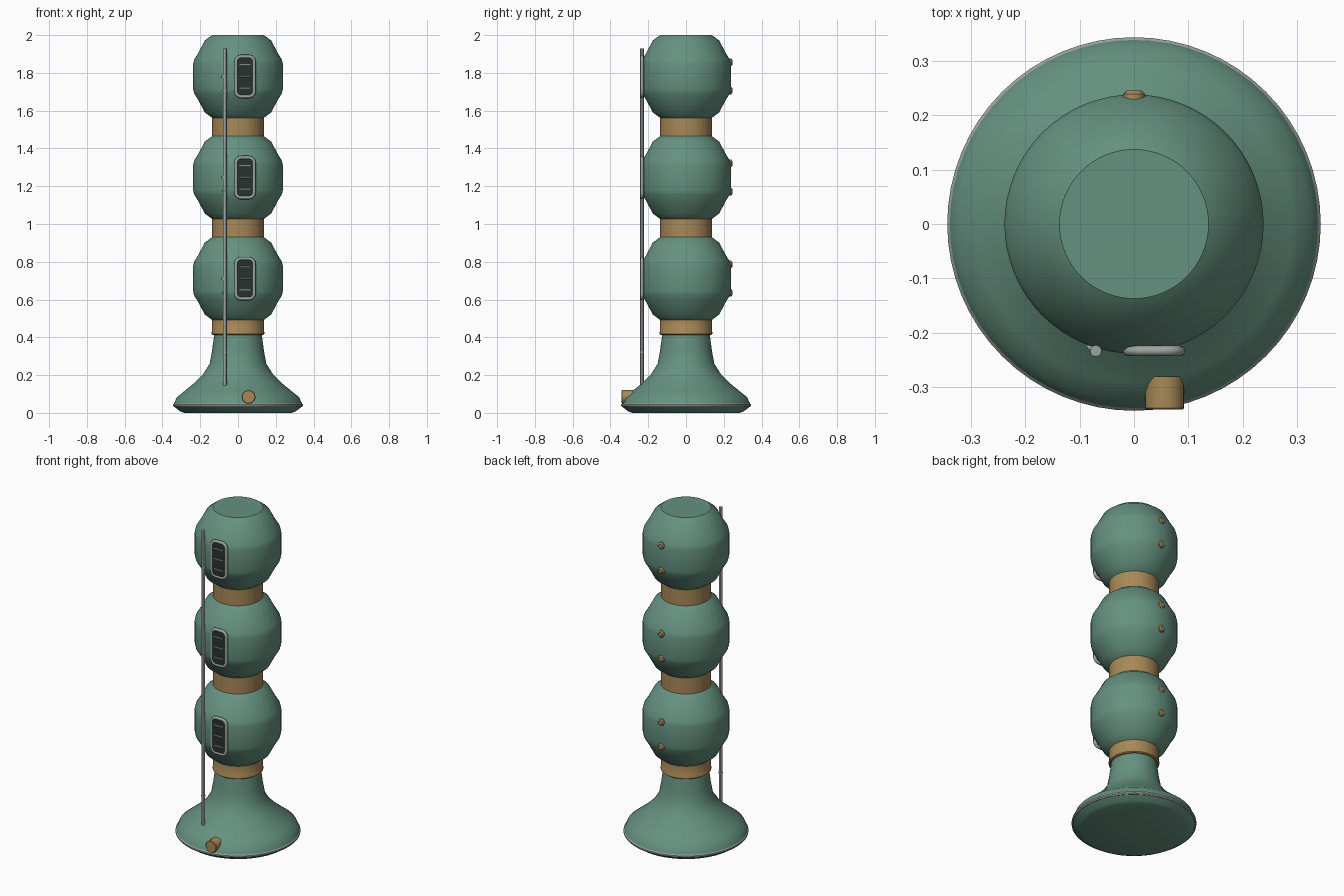
import bpy, bmesh, math
from mathutils import Matrix, Vector

old = bpy.data.objects.get("Cube")
if old:
    bpy.data.objects.remove(old, do_unlink=True)


def material(name, rgb):
    m = bpy.data.materials.new(name)
    m.use_nodes = True
    m.diffuse_color = (*rgb, 1)
    m.node_tree.nodes["Principled BSDF"].inputs["Base Color"].default_value = (*rgb, 1)
    return m


GREEN = material("sage green", (0.13, 0.285, 0.215))
BRASS = material("brass", (0.39, 0.25, 0.095))
GREY = material("pale grey", (0.33, 0.375, 0.35))
DARK = material("dark recess", (0.02, 0.032, 0.026))


def finish(name, bm, mat, angle=30):
    bmesh.ops.recalc_face_normals(bm, faces=bm.faces)
    mesh = bpy.data.meshes.new(name)
    bm.to_mesh(mesh)
    bm.free()
    mesh.materials.append(mat)
    ob = bpy.data.objects.new(name, mesh)
    bpy.context.collection.objects.link(ob)
    bpy.ops.object.select_all(action="DESELECT")
    ob.select_set(True)
    bpy.context.view_layer.objects.active = ob
    bpy.ops.object.shade_smooth_by_angle(angle=math.radians(angle))
    return ob


def lathe(name, profile, mat, sides=64, place=Matrix(), closed=False):
    """Revolve (radius, height) points about z; ends are capped unless closed."""
    bm = bmesh.new()
    rings = []
    for r, z in profile:
        rings.append([bm.verts.new(place @ Vector((r * math.cos(a), r * math.sin(a), z)))
                      for a in (math.tau * i / sides for i in range(sides))])
    pairs = list(zip(rings, rings[1:]))
    if closed:
        pairs.append((rings[-1], rings[0]))
    else:
        bm.faces.new(rings[0])
        bm.faces.new(rings[-1])
    for a, b in pairs:
        for i in range(sides):
            j = (i + 1) % sides
            bm.faces.new((a[i], a[j], b[j], b[i]))
    return finish(name, bm, mat)


def rod(name, start, end, r, mat, sides=12):
    a, b = Vector(start), Vector(end)
    place = Matrix.Translation(a) @ (b - a).to_track_quat("Z", "Y").to_matrix().to_4x4()
    return lathe(name, [(r, 0), (r, (b - a).length)], mat, sides, place)


def rounded_rect(cx, cz, hx, hz, rad, y, steps=5):
    pts = []
    for k, (sx, sz) in enumerate(((1, 1), (-1, 1), (-1, -1), (1, -1))):
        for i in range(steps + 1):
            a = math.pi / 2 * (k + i / steps)
            pts.append(Vector((cx + sx * (hx - rad) + rad * math.cos(a), y,
                               cz + sz * (hz - rad) + rad * math.sin(a))))
    return pts


def tube_loop(name, pts, r, mat, sides=8):
    """Sweep a round section along a closed loop that lies in the xz plane."""
    bm = bmesh.new()
    n, rings = len(pts), []
    for i, p in enumerate(pts):
        t = (pts[(i + 1) % n] - pts[i - 1]).normalized()
        out = t.cross(Vector((0, 1, 0)))
        rings.append([bm.verts.new(p + r * (out * math.cos(a) + Vector((0, math.sin(a), 0))))
                      for a in (math.tau * k / sides for k in range(sides))])
    for i in range(n):
        a, b = rings[i], rings[(i + 1) % n]
        for k in range(sides):
            m = (k + 1) % sides
            bm.faces.new((a[k], a[m], b[m], b[k]))
    return finish(name, bm, mat, 50)


def plate(name, pts, depth, mat):
    bm = bmesh.new()
    face = bm.faces.new([bm.verts.new(p) for p in pts])
    new = bmesh.ops.extrude_face_region(bm, geom=[face])["geom"]
    bmesh.ops.translate(bm, vec=(0, depth, 0),
                        verts=[v for v in new if isinstance(v, bmesh.types.BMVert)])
    return finish(name, bm, mat)


# Flared base with a pale rim band
lathe("base", [(0.285, 0), (0.305, 0.008), (0.335, 0.03), (0.338, 0.05), (0.325, 0.082),
               (0.29, 0.11), (0.235, 0.155), (0.185, 0.205), (0.15, 0.26),
               (0.137, 0.33), (0.126, 0.415)], GREEN)
lathe("base_rim", [(0.325, 0.03), (0.338, 0.03), (0.343, 0.036), (0.343, 0.044),
                   (0.338, 0.05), (0.325, 0.05)], GREY, closed=True)

# Brass knob on the front of the base
to_front = Matrix.Rotation(math.pi / 2, 4, "X")
lathe("base_knob", [(0.036, 0), (0.036, 0.058), (0.033, 0.061)], BRASS, 24,
      Matrix.Translation((0.056, -0.28, 0.085)) @ to_front)

# Brass collar under the lowest pod
lathe("lower_collar", [(0.132, 0.412), (0.139, 0.417), (0.139, 0.428), (0.137, 0.432),
                       (0.137, 0.5)], BRASS)

HATCH_X = 0.037
for n, mid in enumerate((0.711, 1.246, 1.781), 1):
    # Pod body, mirrored about its middle height
    half = [(0.137, 0.219), (0.176, 0.190), (0.212, 0.122), (0.232, 0.09), (0.238, 0.065)]
    lathe(f"pod_{n}", [(r, mid - h) for r, h in half] +
          [(r, mid + h) for r, h in reversed(half)], GREEN)
    if n < 3:
        lathe(f"neck_{n}", [(0.137, mid + 0.21), (0.137, mid + 0.325)], BRASS)

    # Front hatch: dark panel, rounded frame and rungs
    plate(f"hatch_panel_{n}", rounded_rect(HATCH_X, mid, 0.046, 0.104, 0.026, -0.2385),
          0.008, DARK)
    tube_loop(f"hatch_frame_{n}", rounded_rect(HATCH_X, mid, 0.048, 0.106, 0.028, -0.233),
              0.0095, GREY)
    for k in (-1, 0, 1):
        z = mid + k * 0.062
        rod(f"hatch_rung_{n}_{k + 2}", (HATCH_X - 0.03, -0.238, z),
            (HATCH_X + 0.03, -0.238, z), 0.0045, GREY, 8)

    # Rear rivets
    for k in (-1, 1):
        lathe(f"rivet_{n}_{k + 2}", [(0.02, 0), (0.02, 0.014), (0.013, 0.02)], BRASS, 16,
              Matrix.Translation((0, 0.225, mid + k * 0.075)) @
              Matrix.Rotation(-math.pi / 2, 4, "X"))

    # Clip that holds the rod to the pod
    rod(f"rod_clip_{n}", (-0.08, -0.224, mid - 0.008), (-0.08, -0.224, mid + 0.008),
        0.007, GREY, 8)

# Long vertical rod on the front, with joint sleeves
ROD = (-0.07, -0.233)
rod("vertical_rod", (*ROD, 0.145), (*ROD, 1.93), 0.0105, GREY)
for n, z in enumerate((0.32, 0.635, 1.175, 1.705), 1):
    rod(f"rod_joint_{n}", (*ROD, z - 0.004), (*ROD, z + 0.004), 0.0115, GREY)
